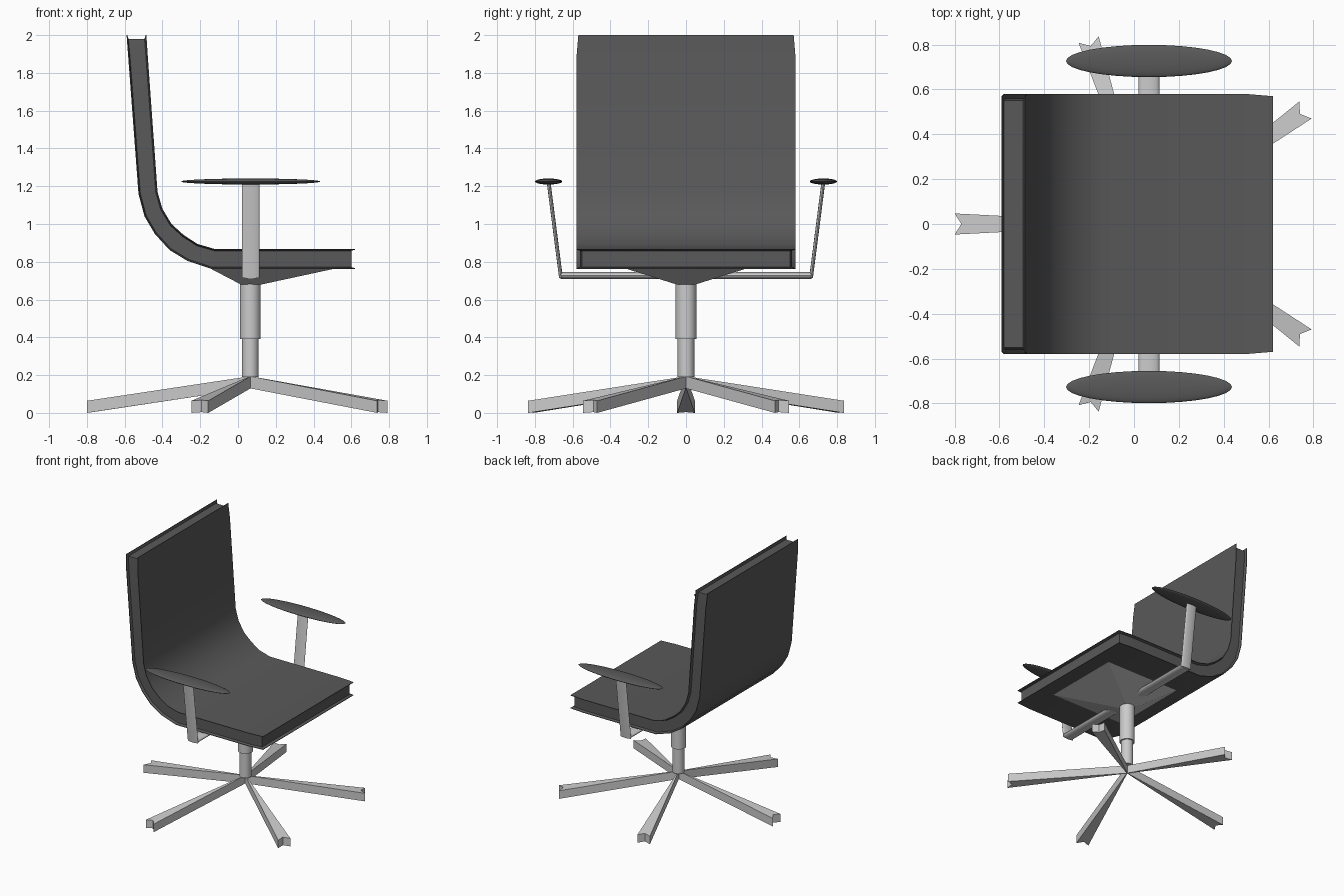
import bpy, bmesh
from math import atan2, radians, cos, sin, pi
from mathutils import Matrix, Vector

if "Cube" in bpy.data.objects:
    bpy.data.objects.remove(bpy.data.objects["Cube"])

CX = 0.065  # column axis

dark = bpy.data.materials.new("dark_upholstery")
dark.diffuse_color = (0.1, 0.1, 0.1, 1)
dark.use_nodes = True
dark.node_tree.nodes["Principled BSDF"].inputs["Base Color"].default_value = dark.diffuse_color


def finish(bm, name, mat=None, smooth=True):
    bmesh.ops.recalc_face_normals(bm, faces=bm.faces[:])
    me = bpy.data.meshes.new(name)
    bm.to_mesh(me)
    bm.free()
    ob = bpy.data.objects.new(name, me)
    bpy.context.collection.objects.link(ob)
    if mat:
        me.materials.append(mat)
    if smooth:
        bpy.ops.object.select_all(action='DESELECT')
        ob.select_set(True)
        bpy.context.view_layer.objects.active = ob
        bpy.ops.object.shade_smooth_by_angle(angle=radians(35))
    return ob


def tube(name, p, q, rx, ry):
    """Elliptical rod between two points in the same x plane."""
    p, q = Vector(p), Vector(q)
    d = q - p
    m = (Matrix.Translation((p + q) / 2) @ Matrix.Rotation(atan2(-d.y, d.z), 4, 'X')
         @ Matrix.Diagonal((rx, ry, d.length, 1)))
    bm = bmesh.new()
    bmesh.ops.create_cone(bm, cap_ends=True, segments=24, radius1=1, radius2=1, depth=1, matrix=m)
    return finish(bm, name)


def prism(name, bottom, top):
    """Solid between two matching rings of points."""
    bm = bmesh.new()
    b = [bm.verts.new(v) for v in bottom]
    t = [bm.verts.new(v) for v in top]
    bm.faces.new(b)
    bm.faces.new(t)
    for i in range(len(b)):
        j = (i + 1) % len(b)
        bm.faces.new((b[i], b[j], t[j], t[i]))
    return finish(bm, name, smooth=False)


# Seat and back shell: (front x, front z, rear x, rear z, half width)
stations = [
    (-0.485, 2.0, -0.59, 2.0, 0.57), (-0.477, 1.88, -0.581, 1.88, 0.58),
    (-0.426, 1.17, -0.527, 1.16, 0.58), (-0.40, 1.08, -0.495, 1.04, 0.58),
    (-0.352, 1.0, -0.44, 0.947, 0.58), (-0.288, 0.942, -0.362, 0.862, 0.58),
    (-0.214, 0.894, -0.267, 0.804, 0.58), (-0.124, 0.868, -0.14, 0.762, 0.58),
    (0.50, 0.868, 0.50, 0.762, 0.58), (0.62, 0.868, 0.62, 0.762, 0.57),
]
bm = bmesh.new()
rings = [[bm.verts.new(v) for v in ((fx, -w, fz), (fx, w, fz), (rx, w, rz), (rx, -w, rz))]
         for fx, fz, rx, rz, w in stations]
rim = [bm.faces.new(rings[0]), bm.faces.new(rings[-1])]
for a, b in zip(rings, rings[1:]):
    for i in range(4):
        j = (i + 1) % 4
        f = bm.faces.new((a[i], a[j], b[j], b[i]))
        if i in (1, 3):
            rim.append(f)
bmesh.ops.recalc_face_normals(bm, faces=bm.faces[:])
# Groove running round the rim
bmesh.ops.inset_region(bm, faces=rim, thickness=0.004, use_even_offset=True, use_boundary=True)
bmesh.ops.inset_region(bm, faces=rim, thickness=0.006, depth=-0.02,
                       use_even_offset=True, use_boundary=True)
finish(bm, "seat_shell", dark)

# Inverted pyramid under the seat
prism("seat_mount",
      [(CX - 0.05, -0.05, 0.68), (CX + 0.06, -0.05, 0.68), (CX + 0.06, 0.05, 0.68), (CX - 0.05, 0.05, 0.68)],
      [(-0.14, -0.31, 0.761), (0.50, -0.31, 0.761), (0.50, 0.31, 0.761), (-0.14, 0.31, 0.761)])

# Gas column
tube("upper_column", (CX, 0, 0.39), (CX, 0, 0.69), 0.055, 0.055)
tube("lower_column", (CX, 0, 0.19), (CX, 0, 0.40), 0.044, 0.044)

# Arms
tube("arm_crossbar", (0.067, -0.665, 0.727), (0.067, 0.665, 0.727), 0.046, 0.018)
for s, side in ((-1, "front"), (1, "rear")):
    tube(side + "_arm_upright", (0.067, s * 0.662, 0.715), (0.067, s * 0.727, 1.22), 0.046, 0.01)
    bm = bmesh.new()
    bmesh.ops.create_uvsphere(bm, u_segments=32, v_segments=16, radius=1,
                              matrix=Matrix.Translation((0.067, s * 0.727, 1.225))
                              @ Matrix.Diagonal((0.37, 0.072, 0.016, 1)))
    finish(bm, side + "_armrest", dark)

# Five tapered star legs with notched tips: (radius, half width, bottom z)
plan = [(0, -0.002, 0.13), (0.865, -0.047, 0), (0.835, 0, 0.004), (0.865, 0.047, 0), (0, 0.002, 0.13)]
for k in range(5):
    a = pi + k * 2 * pi / 5
    ring = [Vector((CX + r * cos(a) - w * sin(a), r * sin(a) + w * cos(a), z)) for r, w, z in plan]
    prism(f"base_leg_{k + 1}", ring, [v + Vector((0, 0, 0.064)) for v in ring])
